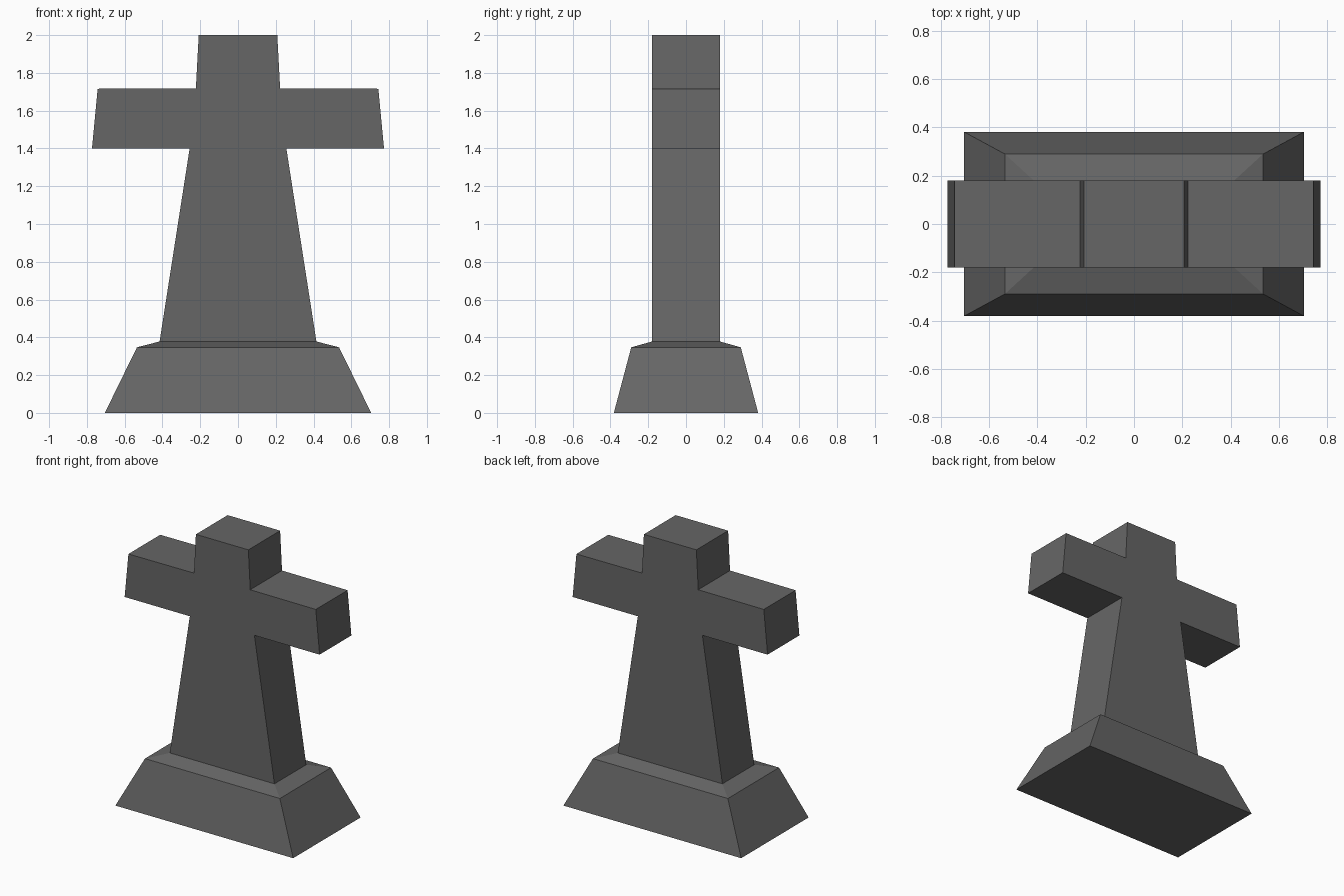
import bpy
import bmesh

if "Cube" in bpy.data.objects:
    bpy.data.objects.remove(bpy.data.objects["Cube"])

stone = bpy.data.materials.new("dark_grey_stone")
stone.diffuse_color = (0.133, 0.133, 0.133, 1.0)
stone.use_nodes = True
stone.node_tree.nodes["Principled BSDF"].inputs["Base Color"].default_value = stone.diffuse_color


def loft(name, rings, cap_start=True, cap_end=True):
    """Join equal-length point rings with quads and cap the ends."""
    bm = bmesh.new()
    loops = [[bm.verts.new(p) for p in ring] for ring in rings]
    n = len(loops[0])
    for a, b in zip(loops, loops[1:]):
        for i in range(n):
            j = (i + 1) % n
            bm.faces.new((a[i], a[j], b[j], b[i]))
    if cap_start:
        bm.faces.new(loops[0][::-1])
    if cap_end:
        bm.faces.new(loops[-1])
    bmesh.ops.recalc_face_normals(bm, faces=bm.faces[:])
    mesh = bpy.data.meshes.new(name)
    bm.to_mesh(mesh)
    bm.free()
    mesh.materials.append(stone)
    obj = bpy.data.objects.new(name, mesh)
    bpy.context.collection.objects.link(obj)
    return obj


# Plinth: stacked rectangles (half width, half depth, height)
steps = [(0.705, 0.382, 0.0), (0.535, 0.29, 0.347), (0.415, 0.18, 0.378)]
loft("plinth", [[(-x, -y, z), (x, -y, z), (x, y, z), (-x, y, z)]
                for x, y, z in steps])

# Cross: right half of the outline, mirrored, then extruded through y
half = [(0.415, 0.378), (0.256, 1.40), (0.773, 1.40),
        (0.743, 1.716), (0.223, 1.718), (0.208, 2.0)]
outline = half + [(-x, z) for x, z in reversed(half)]
loft("cross", [[(x, y, z) for x, z in outline] for y in (-0.18, 0.18)])
